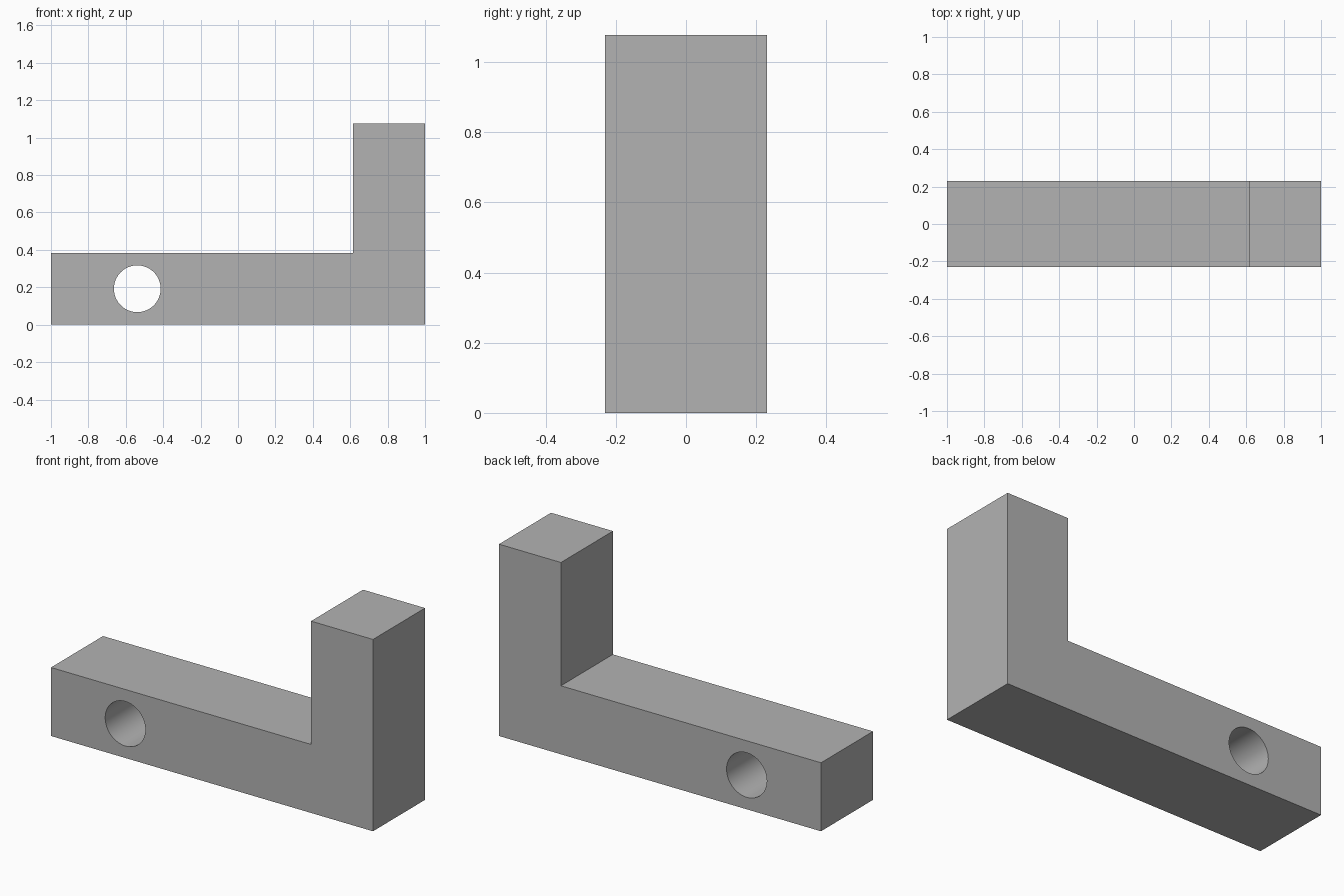
import bpy
import bmesh
import math

if "Cube" in bpy.data.objects:
    bpy.data.objects.remove(bpy.data.objects["Cube"], do_unlink=True)

UNIT = 1 / 13          # one design step
HALF_DEPTH = 3 * UNIT
BAR_HEIGHT = 5 * UNIT
POST_HEIGHT = 14 * UNIT
POST_INNER = 8 * UNIT

# Plain grey material
grey = bpy.data.materials.new("plain_grey")
grey.use_nodes = True
colour = (0.45, 0.45, 0.45, 1)
grey.diffuse_color = colour
grey.node_tree.nodes["Principled BSDF"].inputs["Base Color"].default_value = colour

# L-shaped bracket: side profile extruded through its depth
profile = [(-1, 0), (1, 0), (1, POST_HEIGHT), (POST_INNER, POST_HEIGHT),
           (POST_INNER, BAR_HEIGHT), (-1, BAR_HEIGHT)]
bm = bmesh.new()
face = bm.faces.new([bm.verts.new((x, -HALF_DEPTH, z)) for x, z in profile])
extruded = bmesh.ops.extrude_face_region(bm, geom=[face])["geom"]
bmesh.ops.translate(bm, vec=(0, 2 * HALF_DEPTH, 0),
                    verts=[v for v in extruded if isinstance(v, bmesh.types.BMVert)])
bmesh.ops.recalc_face_normals(bm, faces=bm.faces)
mesh = bpy.data.meshes.new("bracket")
bm.to_mesh(mesh)
bm.free()
mesh.materials.append(grey)
bracket = bpy.data.objects.new("bracket", mesh)
bpy.context.collection.objects.link(bracket)

# Round hole through the bar
bpy.ops.mesh.primitive_cylinder_add(vertices=64, radius=0.125, depth=1,
                                    location=(-7 * UNIT, 0, BAR_HEIGHT / 2),
                                    rotation=(math.pi / 2, 0, 0))
cutter = bpy.context.object
cutter.name = "hole_cutter"
cutter.data.materials.append(grey)
hole = bracket.modifiers.new("hole", "BOOLEAN")
hole.operation = "DIFFERENCE"
hole.solver = "EXACT"
hole.object = cutter

# Apply the cut, drop the cutter and keep the hole wall smooth
bpy.ops.object.select_all(action="DESELECT")
bracket.select_set(True)
bpy.context.view_layer.objects.active = bracket
bpy.ops.object.modifier_apply(modifier=hole.name)
bpy.data.objects.remove(cutter, do_unlink=True)
bpy.ops.object.shade_smooth_by_angle(angle=math.radians(30))
